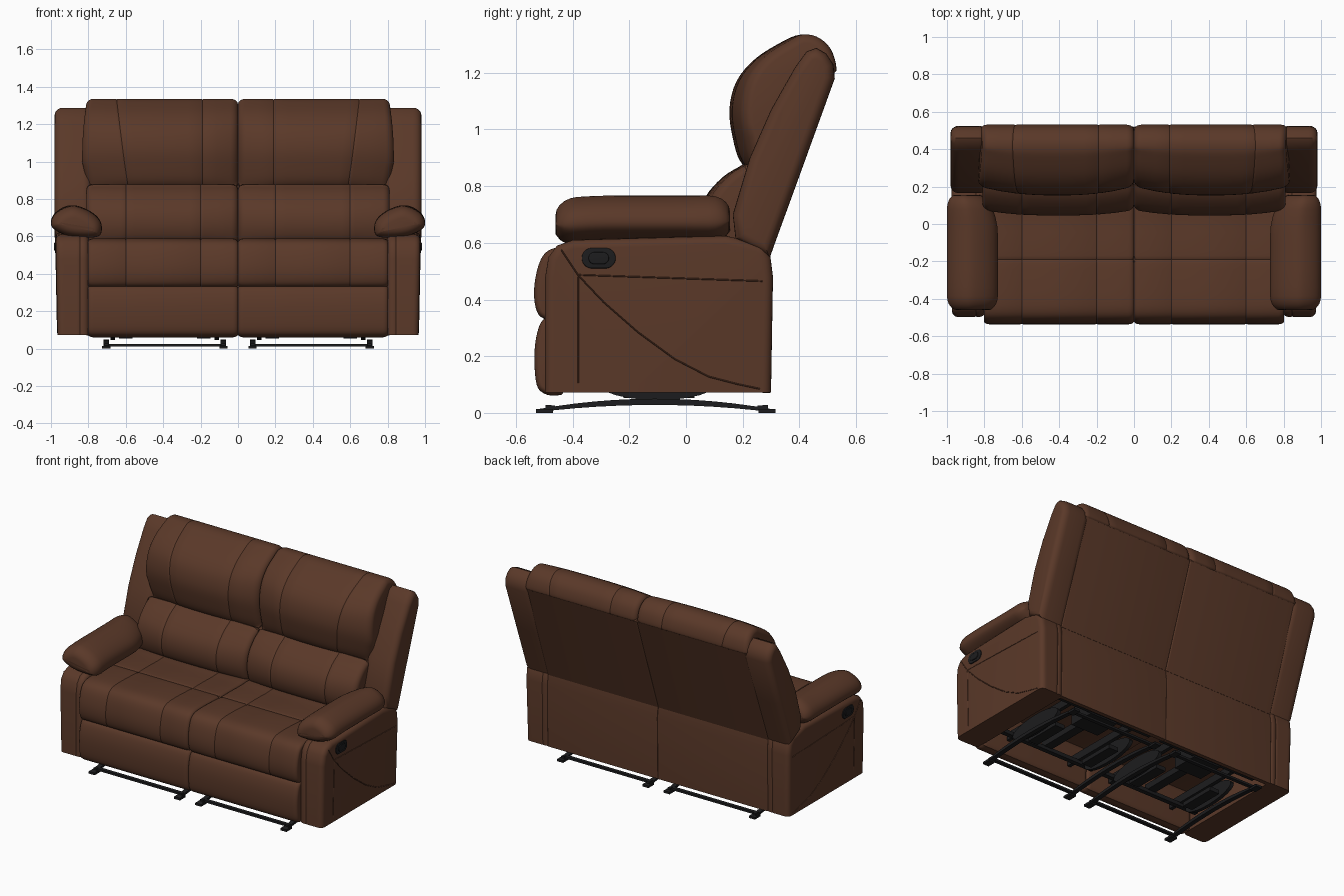
import bpy, bmesh, math
from mathutils import Vector

if "Cube" in bpy.data.objects:
    bpy.data.objects.remove(bpy.data.objects["Cube"])


def material(name, rgb):
    m = bpy.data.materials.new(name)
    m.diffuse_color = (*rgb, 1)
    m.use_nodes = True
    m.node_tree.nodes["Principled BSDF"].inputs["Base Color"].default_value = m.diffuse_color
    return m


BROWN = material("brown leather", (0.102, 0.040, 0.0215))
BLACK = material("black metal", (0.012, 0.012, 0.013))


def finish(name, bm, mat, angle=40):
    """Turn a bmesh into an object mirrored to the other half of the sofa."""
    bmesh.ops.recalc_face_normals(bm, faces=bm.faces)
    me = bpy.data.meshes.new(name)
    bm.to_mesh(me)
    bm.free()
    me.materials.append(mat)
    ob = bpy.data.objects.new(name, me)
    bpy.context.collection.objects.link(ob)
    bpy.ops.object.select_all(action='DESELECT')
    ob.select_set(True)
    bpy.context.view_layer.objects.active = ob
    bpy.ops.object.shade_smooth_by_angle(angle=math.radians(angle))
    mir = ob.modifiers.new("mirror", 'MIRROR')
    mir.use_mirror_merge = False
    return ob


def spline(pts, n=4):
    """Closed smooth curve through the points."""
    out, k = [], len(pts)
    for i in range(k):
        p0, p1, p2, p3 = (Vector(pts[(i + j) % k]) for j in (-1, 0, 1, 2))
        for s in range(n):
            t = s / n
            out.append(0.5 * (2 * p1 + (p2 - p0) * t + (2 * p0 - 5 * p1 + 4 * p2 - p3) * t * t
                              + (3 * p1 - p0 - 3 * p2 + p3) * t ** 3))
    return out


def normals(pts):
    """Outward mitred normals of a closed 2D outline."""
    k = len(pts)
    area = sum(pts[i - 1].x * pts[i].y - pts[i].x * pts[i - 1].y for i in range(k))
    sg = 1 if area > 0 else -1
    res = []
    for i in range(k):
        a = (pts[i] - pts[i - 1]).normalized()
        b = (pts[(i + 1) % k] - pts[i]).normalized()
        na, nb = Vector((a.y, -a.x)) * sg, Vector((b.y, -b.x)) * sg
        res.append((na + nb) / max(1 + na.dot(nb), 0.5))
    return res


def loft(name, profile, lo, hi, r=0.03, depth=None, grooves=(), bow=0, smooth=True,
         axis='x', warp=None, mat=BROWN, angle=40):
    """Sweep an outline from lo to hi with rounded ends, stitched grooves and a bowed front."""
    pts = spline(profile) if smooth else [Vector(p) for p in profile]
    nrm = normals(pts)
    depth = r if depth is None else depth
    stations = []
    if r:
        for i in range(6):
            a = math.pi / 2 * i / 5
            d, ins = r * (1 - math.cos(a)), depth * (1 - math.sin(a))
            stations += [(lo + d, ins), (hi - d, ins)]
    else:
        stations += [(lo, 0), (hi, 0)]
    if bow or warp:
        stations += [(lo + r + (hi - lo - 2 * r) * i / 10, 0) for i in range(1, 10)]
    for g in grooves:
        stations = [s for s in stations if abs(s[0] - g) > 0.012]
        stations += [(g - 0.006, 0), (g, 0.003), (g + 0.006, 0)]
    stations.sort()
    bm = bmesh.new()
    rings = []
    for s, ins in stations:
        u = 2 * (s - lo) / (hi - lo) - 1
        ring = []
        for p, n in zip(pts, nrm):
            q = p - n * ins
            if bow:
                q.x += bow * abs(u) ** 2.5 * max(0, -n.x)
            co = Vector((s, q.x, q.y)) if axis == 'x' else Vector((q.x, s, q.y))
            ring.append(bm.verts.new(warp(co) if warp else co))
        rings.append(ring)
    for a, b in zip(rings, rings[1:]):
        for i in range(len(a)):
            bm.faces.new((a[i - 1], a[i], b[i], b[i - 1]))
    bm.faces.new(rings[0])
    bm.faces.new(rings[-1])
    return finish(name, bm, mat, angle)


def boxes(name, items, mat=BLACK):
    """One object from boxes given as (x0, x1, y0, y1, z0, z1)."""
    bm = bmesh.new()
    for x0, x1, y0, y1, z0, z1 in items:
        for v in bmesh.ops.create_cube(bm, size=1)["verts"]:
            v.co = Vector(((x0 + x1) / 2 + v.co.x * (x1 - x0), (y0 + y1) / 2 + v.co.y * (y1 - y0),
                           (z0 + z1) / 2 + v.co.z * (z1 - z0)))
    return finish(name, bm, mat)


# Arm side panels, slightly wider at the top, flat at the bottom
def flare(co):
    co.x += 0.02 * (co.z - 0.6) * (co.x > 0.9)
    if co.z < 0.11:
        co.z = 0.072
    return co


loft("arm_panel", [(-0.497, 0.07), (-0.2, 0.07), (0.30, 0.07), (0.307, 0.48), (0.298, 0.55), (0.27, 0.595),
                   (0.14, 0.625), (-0.40, 0.61), (-0.455, 0.59), (-0.485, 0.55), (-0.497, 0.48)],
     0.797, 0.975, r=0.03, grooves=(0.845,), smooth=False, warp=flare)


# Padded armrest, inner edge tapering towards the back and nose dipping at the front
def taper(co):
    t = max(0, (co.y + 0.06) / 0.21)
    co.x += 0.06 * t * t * (1 - co.x) / 0.27
    f = max(0, (-0.25 - co.y) / 0.21)
    co.z -= 0.012 * f * f
    return co


loft("armrest", [(1.0, 0.68), (0.98, 0.722), (0.93, 0.755), (0.87, 0.766), (0.79, 0.735), (0.74, 0.69),
                 (0.728, 0.64), (0.75, 0.604), (0.84, 0.60), (0.92, 0.612), (0.985, 0.645)],
     -0.46, 0.155, r=0.075, depth=0.055, axis='y', warp=taper)

# Side wings of the backrest: a padded front roll and a rear frame
loft("back_wing", [(0.175, 0.612), (0.295, 0.547), (0.41, 0.863), (0.525, 1.18), (0.52, 1.23), (0.495, 1.268),
                   (0.46, 1.288), (0.425, 1.275), (0.385, 1.22), (0.30, 1.07), (0.225, 0.90), (0.165, 0.70)],
     0.785, 0.98, r=0.045, depth=0.035, smooth=False)

# Backrest shell and lower rear panel
loft("back_shell", [(0.12, 0.53), (0.295, 0.545), (0.522, 1.2), (0.49, 1.27), (0.40, 1.24)],
     0, 0.81, r=0.008, smooth=False, angle=30)
loft("rear_panel", [(0.27, 0.07), (0.297, 0.07), (0.303, 0.48), (0.293, 0.55), (0.26, 0.56)],
     0, 0.81, r=0.005, smooth=False, angle=30)


# Upper back cushion: slanted stitching, widest near its lower middle
def belly(co):
    x = co.x
    co.x += 0.13 * (co.z - 1.1) * max(0, min((x - 0.2) / 0.42, (0.82 - x) / 0.2))
    if x > 0.6:
        t = (x - 0.6) / 0.22
        co.x += t * (0.008 - 0.025 * max(0, (co.z - 1.02) / 0.31) ** 2 - 0.03 * max(0, (1.0 - co.z) / 0.14))
    return co


loft("head_cushion", [(0.235, 0.858), (0.19, 0.89), (0.165, 0.97), (0.153, 1.07), (0.178, 1.17), (0.245, 1.25),
                      (0.34, 1.31), (0.40, 1.334), (0.46, 1.328), (0.51, 1.285), (0.531, 1.215),
                      (0.51, 1.19), (0.42, 1.12), (0.32, 0.88)],
     0, 0.825, r=0.04, depth=0.03, grooves=(0.19, 0.62), bow=0.05, warp=belly)

# Lumbar cushion
loft("lumbar_cushion", [(0.22, 0.875), (0.18, 0.864), (0.125, 0.828), (0.07, 0.765), (0.047, 0.70), (0.05, 0.63),
                        (0.08, 0.575), (0.16, 0.56), (0.24, 0.62), (0.29, 0.80)],
     0, 0.81, r=0.035, depth=0.028, grooves=(0.2, 0.6), bow=0.03)

# Seat cushion with a cross seam, and folded footrest
loft("seat_cushion", [(0.15, 0.56), (0.0, 0.578), (-0.17, 0.58), (-0.19, 0.573), (-0.21, 0.582), (-0.38, 0.589),
                      (-0.47, 0.58), (-0.513, 0.54), (-0.535, 0.45), (-0.53, 0.37), (-0.50, 0.332),
                      (-0.42, 0.33), (0.14, 0.36)],
     0, 0.803, r=0.03, depth=0.018, grooves=(0.2, 0.6))
loft("footrest", [(-0.46, 0.338), (-0.505, 0.328), (-0.528, 0.27), (-0.535, 0.19), (-0.527, 0.10), (-0.50, 0.068),
                  (-0.455, 0.062), (-0.43, 0.09), (-0.43, 0.30)],
     0, 0.803, r=0.03, depth=0.018)

# Recline handle recess and lever on the outer side
for name, w, h, x1 in (("handle_plate", 0.06, 0.036, 0.979), ("handle_lever", 0.036, 0.021, 0.984)):
    ring = []
    for i in range(24):
        a = 2 * math.pi * (i + 0.5) / 24
        c, s = math.cos(a), math.sin(a)
        ring.append((-0.308 + math.copysign(w - h, c) + h * c, 0.546 + h * s))
    loft(name, ring, 0.955, x1, r=0.004, smooth=False, mat=BLACK)


# Raised stitching lines on the outer side
def seam(name, pts):
    cu = bpy.data.curves.new(name, 'CURVE')
    cu.dimensions = '3D'
    cu.bevel_depth = 0.0025
    cu.bevel_resolution = 0
    sp = cu.splines.new('POLY')
    sp.points.add(len(pts) - 1)
    for p, (y, z) in zip(sp.points, pts):
        p.co = (0.9755 + 0.02 * (z - 0.6), y, z, 1)
    cu.materials.append(BROWN)
    ob = bpy.data.objects.new(name, cu)
    bpy.context.collection.objects.link(ob)
    ob.modifiers.new("mirror", 'MIRROR').use_mirror_merge = False


seam("curved_seam", [(-0.44, 0.575), (-0.38, 0.485), (-0.29, 0.39), (-0.17, 0.285), (-0.04, 0.19),
                     (0.08, 0.128), (0.18, 0.102), (0.26, 0.085)])
seam("level_seam", [(-0.38, 0.487), (0.27, 0.465)])
seam("front_seam", [(-0.38, 0.48), (-0.38, 0.105)])

# Curved floor runners with rocker cams above them
arc = [(-0.53 + 0.84 * i / 12, 1 - ((i - 6) / 6) ** 2) for i in range(13)]
outline = [(y, 0.002 + 0.026 * k) for y, k in arc] + [(y, 0.012 + 0.038 * k) for y, k in reversed(arc)]
cam = [(-0.10 + 0.21 * math.cos(a), 0.105 + 0.06 * math.sin(a))
       for a in (2 * math.pi * i / 24 for i in range(24))]
for side, x, d in (("inner", 0.078, 0.035), ("outer", 0.705, -0.035)):
    loft(side + "_runner", outline, x - 0.015, x + 0.015, r=0, smooth=False, mat=BLACK)
    loft(side + "_rocker_cam", cam, x + d - 0.012, x + d + 0.012, r=0, smooth=False, mat=BLACK)
    boxes(side + "_runner_feet", [(x - 0.022, x + 0.022, y - 0.03, y + 0.03, 0, 0.014) for y in (-0.50, 0.285)]
          + [(x - 0.01, x + 0.01, y - 0.01, y + 0.01, 0.01, 0.028) for y in (-0.485, 0.28)])
    c = x + 3 * d
    boxes(side + "_bracket", [(c - 0.035, c + 0.035, -0.22, 0.03, 0.053, 0.08)])

# Cross bars and reclining mechanism under the seat
boxes("cross_bars", [(0.07, 0.715, y - 0.012, y + 0.012, 0.012, 0.026) for y in (-0.475, 0.265)]
      + [(0.04, 0.76, y - 0.015, y + 0.015, 0.12, 0.145) for y in (-0.33, 0.2)])
boxes("mechanism", [(x - 0.012, x + 0.012, -0.41, 0.25, 0.14, 0.19) for x in (0.16, 0.63)]
      + [(0.30, 0.50, 0.02, 0.20, 0.11, 0.22), (0.37, 0.43, -0.34, 0.04, 0.14, 0.18)])
